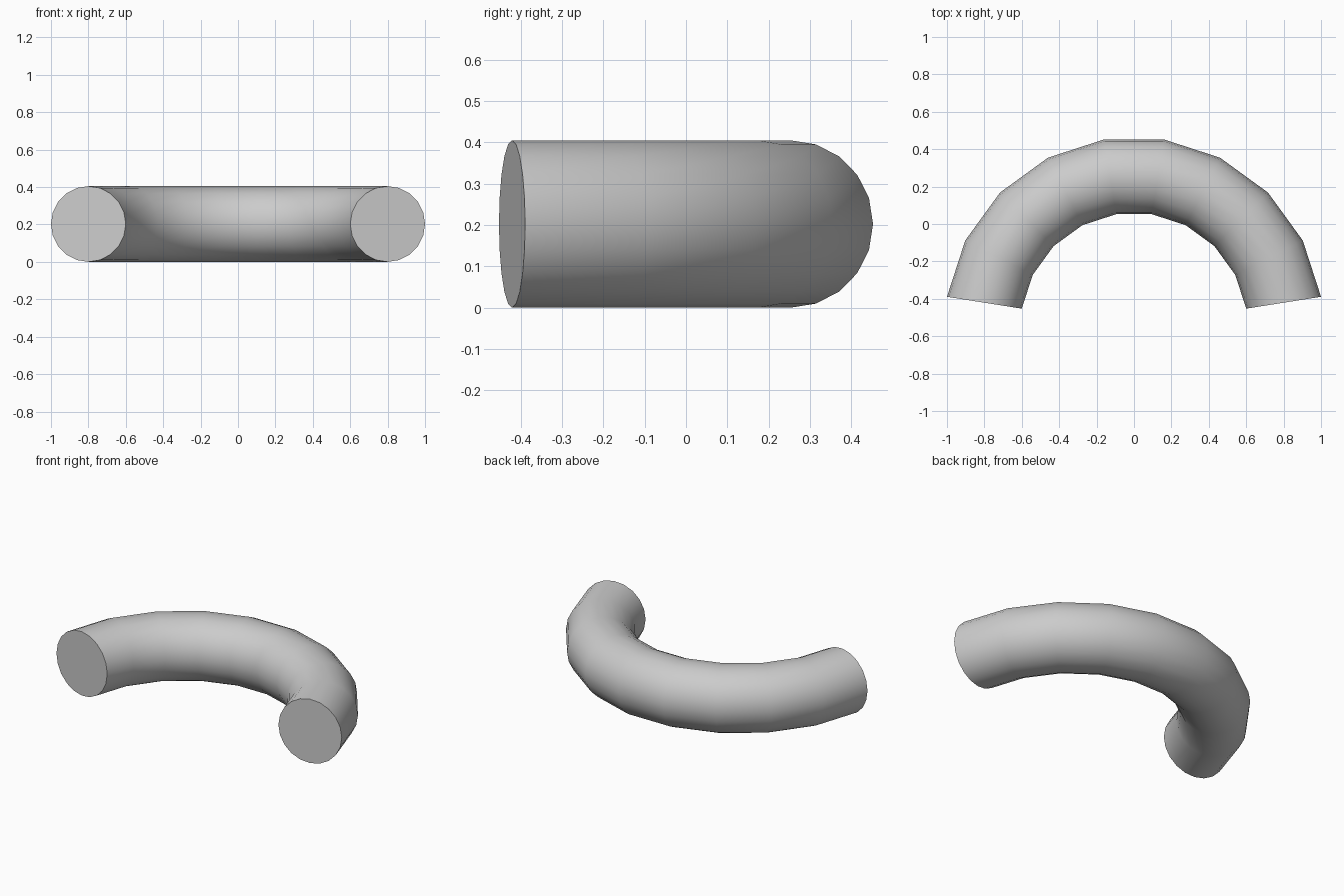
import bpy, bmesh
from math import radians, sin, cos

if "Cube" in bpy.data.objects:
    bpy.data.objects.remove(bpy.data.objects["Cube"])

MAJOR, MINOR, SIDES = 0.81, 0.2025, 20
CENTRE_Y = -0.5475

bm = bmesh.new()

# Rings along the arc, every 18 degrees
rings = []
for i in range(10):
    a = radians(9 + 18 * i)
    ring = []
    for j in range(SIDES):
        t = radians(360 / SIDES * j)
        r = MAJOR + MINOR * cos(t)
        ring.append(bm.verts.new((r * cos(a), CENTRE_Y + r * sin(a), MINOR + MINOR * sin(t))))
    rings.append(ring)

# Tube wall
for p, q in zip(rings, rings[1:]):
    for j in range(SIDES):
        k = (j + 1) % SIDES
        bm.faces.new((p[j], p[k], q[k], q[j]))

# Flat end caps
bm.faces.new(rings[0])
bm.faces.new(rings[-1][::-1])
bmesh.ops.recalc_face_normals(bm, faces=bm.faces[:])

mesh = bpy.data.meshes.new("curved_tube")
bm.to_mesh(mesh)
bm.free()
tube = bpy.data.objects.new("curved_tube", mesh)
bpy.context.collection.objects.link(tube)
bpy.context.view_layer.objects.active = tube
tube.select_set(True)
bpy.ops.object.shade_smooth_by_angle(angle=radians(40))
